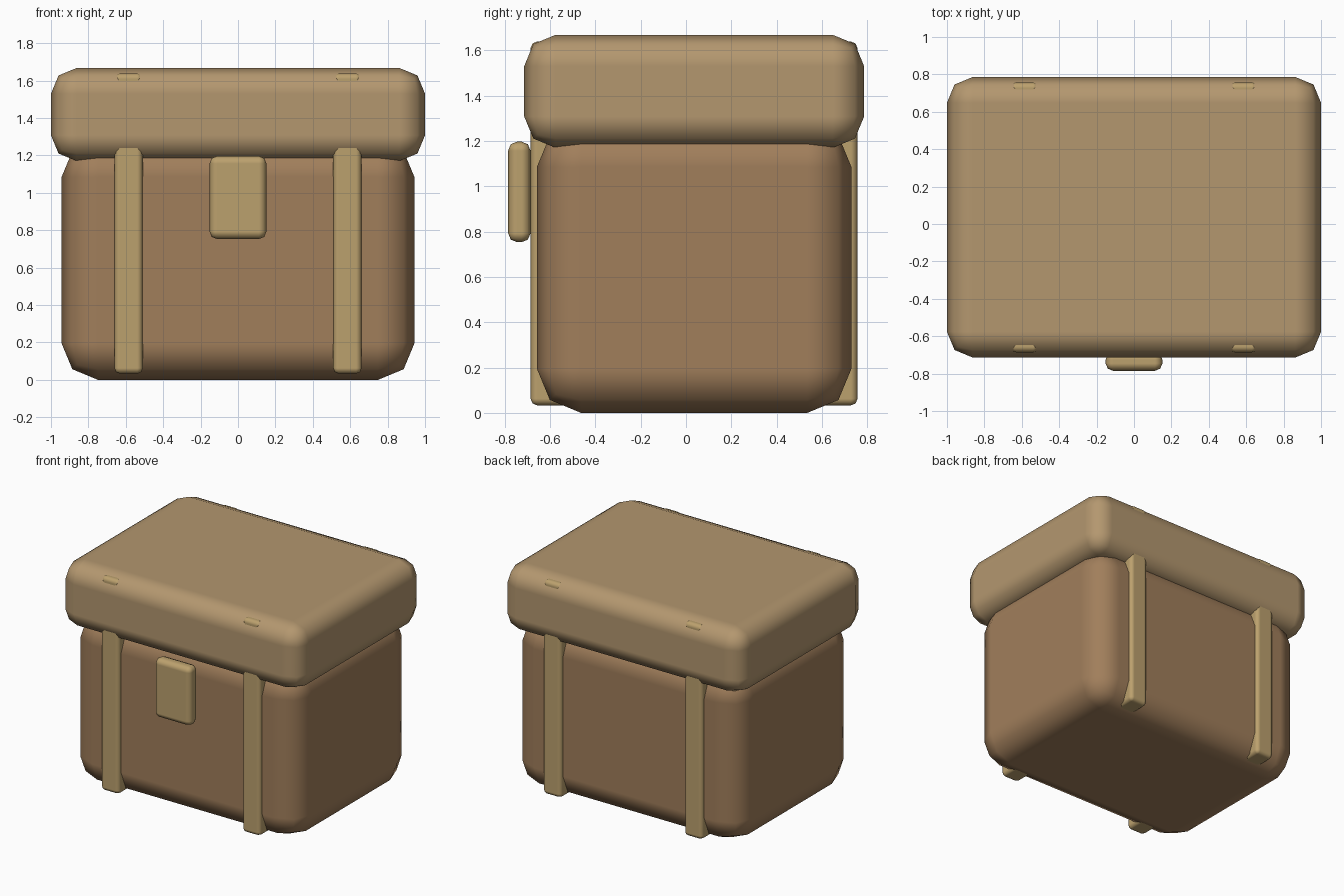
import bpy

if "Cube" in bpy.data.objects:
    bpy.data.objects.remove(bpy.data.objects["Cube"])


def material(name, rgb):
    m = bpy.data.materials.new(name)
    m.diffuse_color = (*rgb, 1)
    m.use_nodes = True
    m.node_tree.nodes["Principled BSDF"].inputs["Base Color"].default_value = m.diffuse_color
    return m


def rounded_box(name, lo, hi, bevel, mat):
    size = [h - l for l, h in zip(lo, hi)]
    centre = [(h + l) / 2 for l, h in zip(lo, hi)]
    bpy.ops.mesh.primitive_cube_add(size=1, location=centre)
    ob = bpy.context.object
    ob.name = name
    ob.scale = size
    bpy.ops.object.transform_apply(location=False, rotation=False, scale=True)
    bpy.ops.object.shade_smooth()
    mod = ob.modifiers.new("Rounded edges", 'BEVEL')
    mod.width = bevel
    mod.segments = 2
    mod.harden_normals = True  # keeps the big faces flat
    bpy.ops.object.modifier_apply(modifier=mod.name)
    ob.data.materials.append(mat)
    return ob


wood = material("brown", (0.355, 0.21, 0.105))
tan = material("tan", (0.454, 0.31, 0.159))
brass = material("brass", (0.50, 0.355, 0.155))

# Main container and the overhanging lid
rounded_box("body", (-0.943, -0.658, 0), (0.943, 0.73, 1.28), 0.195, wood)
rounded_box("lid", (-1, -0.714, 1.17), (1, 0.786, 1.668), 0.138, tan)

# Bands running through body and lid, their top corners just poking out
for side, x in (("left", -0.585), ("right", 0.585)):
    rounded_box(side + "_strap", (x - 0.076, -0.686, 0.033),
                (x + 0.076, 0.757, 1.639), 0.03, brass)

# Front latch
rounded_box("latch", (-0.152, -0.785, 0.753), (0.152, -0.686, 1.197), 0.04, brass)
